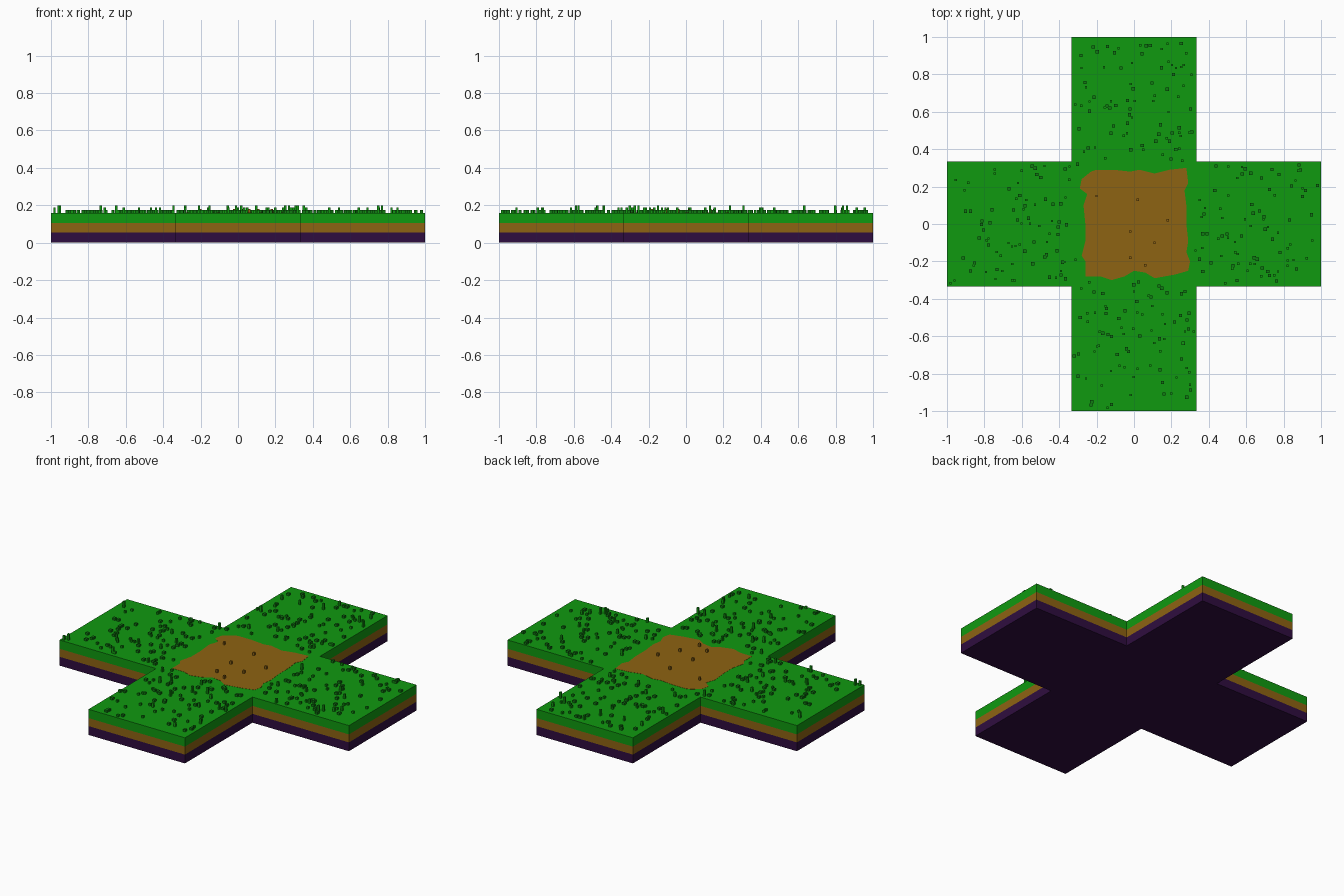
import bpy
import bmesh
import random
from mathutils import Matrix, Vector

random.seed(7)
cube = bpy.data.objects.get("Cube")
if cube:
    bpy.data.objects.remove(cube, do_unlink=True)


def material(name, rgb):
    mat = bpy.data.materials.new(name)
    mat.use_nodes = True
    colour = (*rgb, 1)
    mat.diffuse_color = colour
    mat.node_tree.nodes["Principled BSDF"].inputs["Base Color"].default_value = colour
    return mat


GRASS = material("grass green", (0.005, 0.32, 0.005))
TUFT = material("dark grass green", (0.005, 0.2, 0.006))
SOIL = material("soil brown", (0.27, 0.125, 0.006))
BEDROCK = material("deep purple", (0.028, 0.004, 0.05))

ARM = 1 / 3
TOP = 0.16


def make_object(name, bm, *mats):
    mesh = bpy.data.meshes.new(name)
    bm.to_mesh(mesh)
    bm.free()
    for mat in mats:
        mesh.materials.append(mat)
    obj = bpy.data.objects.new(name, mesh)
    bpy.context.collection.objects.link(obj)
    return obj


def slab(name, outline, bottom, top, mat):
    """Extrude a flat outline into a slab between two heights."""
    bm = bmesh.new()
    face = bm.faces.new([bm.verts.new((x, y, bottom)) for x, y in outline])
    ext = bmesh.ops.extrude_face_region(bm, geom=[face])
    moved = [v for v in ext["geom"] if isinstance(v, bmesh.types.BMVert)]
    bmesh.ops.translate(bm, verts=moved, vec=(0, 0, top - bottom))
    bmesh.ops.recalc_face_normals(bm, faces=bm.faces)
    return make_object(name, bm, mat)


def add_block(bm, x, y, width, height, index=0):
    scale = Matrix.Diagonal((width, width, height, 1))
    place = Matrix.Translation((x, y, TOP + height / 2))
    made = bmesh.ops.create_cube(bm, size=1, matrix=place @ scale)
    for face in {f for v in made["verts"] for f in v.link_faces}:
        face.material_index = index


# Cross-shaped ground in three layers
quarter = [(1, -ARM), (1, ARM), (ARM, ARM)]
cross = []
for turn in range(4):
    for x, y in quarter:
        for _ in range(turn):
            x, y = -y, x
        cross.append((x, y))
slab("bedrock_layer", cross, 0, 0.055, BEDROCK)
slab("soil_layer", cross, 0.055, 0.105, SOIL)
slab("grass_layer", cross, 0.105, TOP, GRASS)

# Ragged bare patch in the middle, given in hundredths
patch = [(-28, 24), (-23, 28), (-20, 29), (-11, 29), (-2, 28), (3, 29), (11, 27),
         (19, 29), (28, 30), (29, 22), (27, 18), (28, 10), (28, 0), (29, -9),
         (28, -15), (30, -20), (29, -25), (22, -27), (11, -29), (6, -26),
         (0, -25), (-5, -28), (-12, -30), (-18, -28), (-26, -28), (-26, -20),
         (-28, -17), (-26, -9), (-26, 0), (-27, 10), (-25, 16), (-29, 19)]
slab("bare_patch", [(x / 100, y / 100) for x, y in patch], TOP - 0.002, TOP + 0.001, SOIL)

# Small square grass tufts scattered on the arms
bm = bmesh.new()
for direction in [(1, 0), (0, 1), (-1, 0), (0, -1)]:
    along = Vector(direction)
    across = Vector((-along.y, along.x))
    for i in range(84):
        p = along * random.uniform(0.31, 0.985) + across * random.uniform(-0.32, 0.32)
        tall = i % 2
        width = 0.012 if tall else 0.017
        height = random.choice((0.015, 0.015, 0.027, 0.027, 0.038)) if i % 4 == 1 else 0.014
        add_block(bm, p.x, p.y, width, height, 0 if tall else 1)
make_object("grass_tufts", bm, GRASS, TUFT)

# A few clods on the bare patch
bm = bmesh.new()
for x, y in [(-0.2, 0.15), (0.02, 0.13), (-0.02, -0.04), (-0.02, -0.18),
             (0.11, -0.1), (0.06, -0.22), (0.18, 0.02)]:
    add_block(bm, x, y, 0.012, 0.02)
make_object("soil_clods", bm, SOIL)
